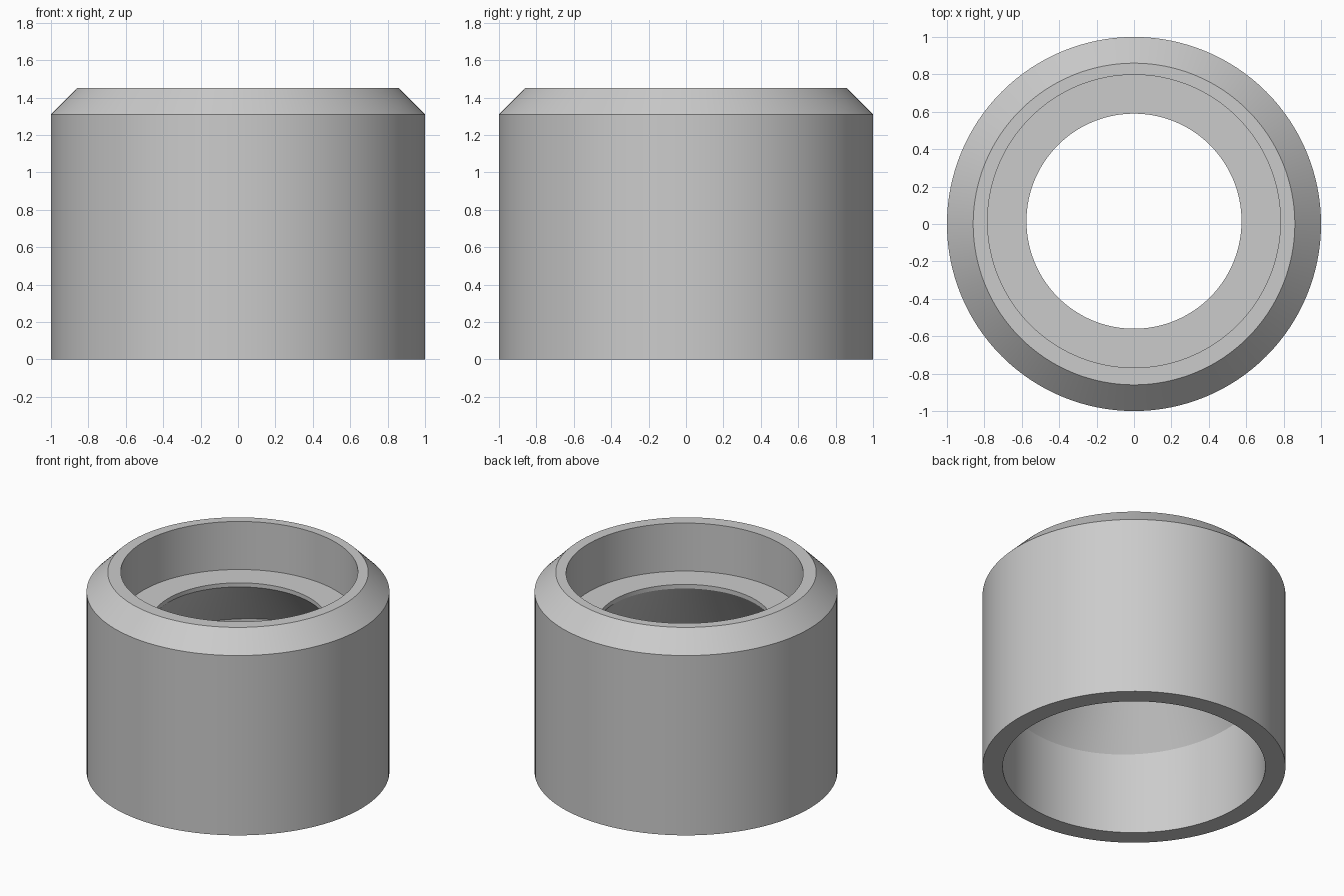
import bpy
import bmesh
from math import cos, sin, tau, radians

cube = bpy.data.objects.get("Cube")
if cube:
    bpy.data.objects.remove(cube, do_unlink=True)

SEGMENTS = 128
BORE_SHIFT = 0.015   # upper bore sits slightly towards the back

# Single flat material
grey = bpy.data.materials.new("plain grey")
grey.use_nodes = True
colour = (0.6, 0.6, 0.6, 1)
grey.diffuse_color = colour
grey.node_tree.nodes["Principled BSDF"].inputs["Base Color"].default_value = colour

# Closed section: radius, height, shift in y, tilt of the ring
section = [
    (1.0, 0.0, 0, 0),                # outer foot
    (1.0, 1.31, 0, 0),               # outer shoulder
    (0.86, 1.45, 0, 0),              # chamfer top
    (0.783, 1.45, BORE_SHIFT, 0),    # rim inner edge
    (0.783, 1.10, BORE_SHIFT, 0),    # ledge outer edge
    (0.575, 1.10, BORE_SHIFT, 0),    # hole upper edge
    (0.575, 1.07, BORE_SHIFT, 0),    # hole lower edge
    (0.867, 0.65, 0, 0.08),          # base of the inner cone
    (0.867, 0.0, 0, 0),              # inner foot
]


def ring(bm, radius, height, shift, tilt):
    verts = []
    for i in range(SEGMENTS):
        a = tau * i / SEGMENTS
        y = radius * sin(a)
        verts.append(bm.verts.new((radius * cos(a), y + shift, height + tilt * y)))
    return verts


# Hollow collar lofted through the rings
bm = bmesh.new()
rings = [ring(bm, *row) for row in section]
for low, high in zip(rings, rings[1:] + rings[:1]):
    for i in range(SEGMENTS):
        j = (i + 1) % SEGMENTS
        bm.faces.new((low[i], low[j], high[j], high[i]))
bmesh.ops.recalc_face_normals(bm, faces=bm.faces)

mesh = bpy.data.meshes.new("collar")
bm.to_mesh(mesh)
bm.free()
mesh.materials.append(grey)
collar = bpy.data.objects.new("collar", mesh)
bpy.context.collection.objects.link(collar)

# Smooth walls with crisp edges
bpy.ops.object.select_all(action='DESELECT')
collar.select_set(True)
bpy.context.view_layer.objects.active = collar
bpy.ops.object.shade_smooth_by_angle(angle=radians(20))
